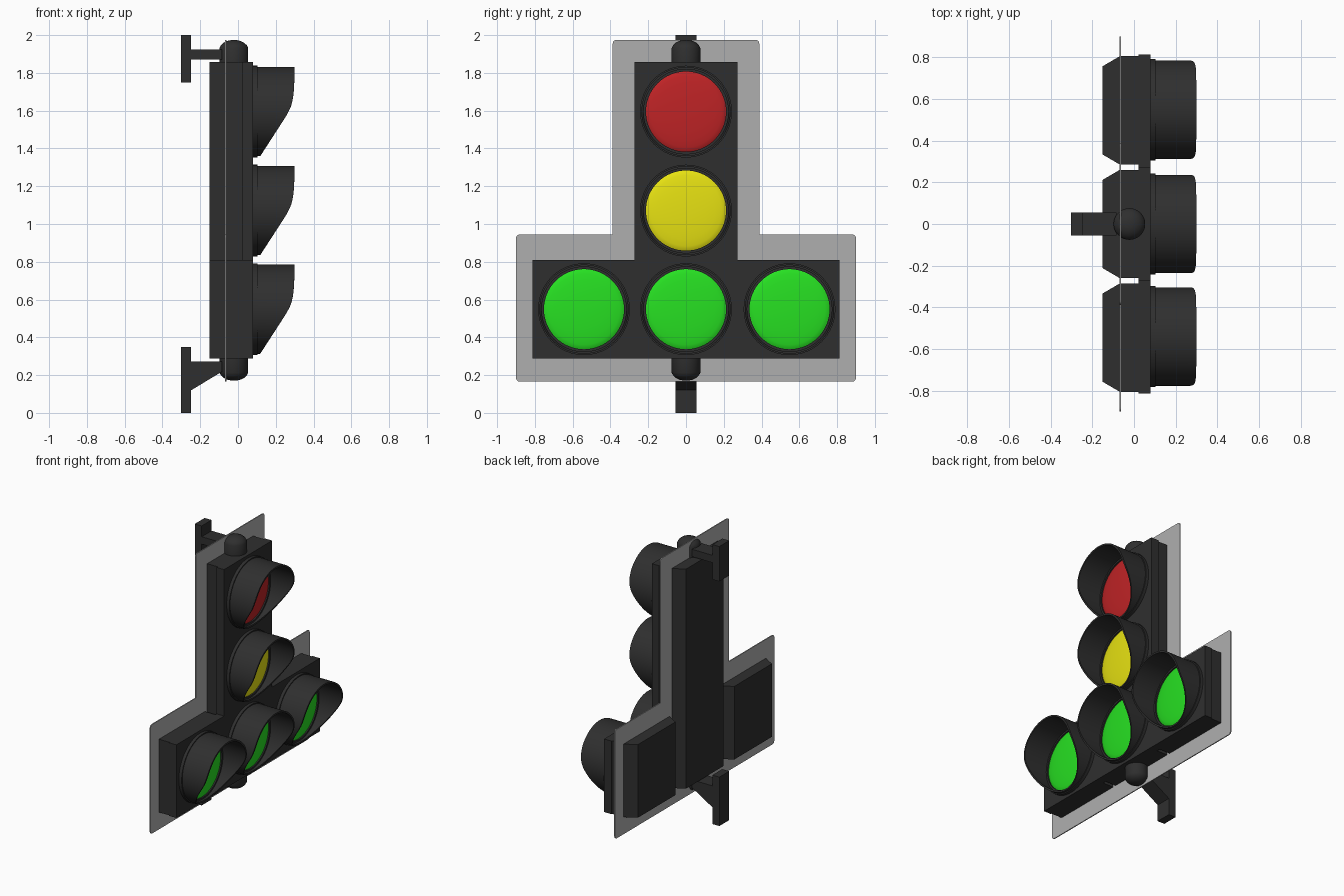
import bpy, bmesh, math
from mathutils import Vector

if "Cube" in bpy.data.objects:
    bpy.data.objects.remove(bpy.data.objects["Cube"])


def material(name, rgb):
    m = bpy.data.materials.new(name)
    m.diffuse_color = (*rgb, 1)
    m.use_nodes = True
    m.node_tree.nodes["Principled BSDF"].inputs["Base Color"].default_value = m.diffuse_color
    return m


DARK = material("dark_plastic", (0.028, 0.028, 0.028))
GREY = material("plate_grey", (0.43, 0.43, 0.43))
RED = material("red_glass", (0.52, 0.017, 0.019))
YELLOW = material("yellow_glass", (0.8, 0.76, 0.006))
GREEN = material("green_glass", (0.02, 0.75, 0.016))


def finish(name, bm, mat, smooth=False):
    bmesh.ops.recalc_face_normals(bm, faces=bm.faces)
    me = bpy.data.meshes.new(name)
    bm.to_mesh(me)
    bm.free()
    me.materials.append(mat)
    ob = bpy.data.objects.new(name, me)
    bpy.context.collection.objects.link(ob)
    if smooth:
        bpy.ops.object.select_all(action='DESELECT')
        bpy.context.view_layer.objects.active = ob
        ob.select_set(True)
        bpy.ops.object.shade_smooth_by_angle(angle=math.radians(35))
    return ob


def extrude(name, pts, a, b, axis, mat, round_if=None, radius=0.02):
    """Extrude a 2D outline from a to b along axis (x: pts are yz, y: xz, z: xy)."""
    i = "xyz".index(axis)
    bm = bmesh.new()

    def place(p, d):
        v = list(p)
        v.insert(i, d)
        return bm.verts.new(v)
    face = bm.faces.new([place(p, a) for p in pts])
    geo = bmesh.ops.extrude_face_region(bm, geom=[face])["geom"]
    shift = Vector((0, 0, 0))
    shift[i] = b - a
    bmesh.ops.translate(bm, vec=shift, verts=[g for g in geo if isinstance(g, bmesh.types.BMVert)])
    if round_if:
        edges = [e for e in bm.edges
                 if abs(e.verts[0].co[i] - e.verts[1].co[i]) > 1e-4 and round_if(e.verts[0].co)]
        bmesh.ops.bevel(bm, geom=edges, offset=radius, segments=5, profile=0.5, affect='EDGES')
    return finish(name, bm, mat)


def revolve(name, profile, centre, axis, mat, closed=False, n=64):
    """Spin profile(angle) -> [(radius, depth)] round an axis; radius 0 makes a pole."""
    bm = bmesh.new()
    rings = []
    poles = {}
    for k in range(n):
        t = 2 * math.pi * k / n
        ring = []
        for j, (r, d) in enumerate(profile(t)):
            u, w = r * math.cos(t), r * math.sin(t)
            co = Vector((d, u, w) if axis == "x" else (u, w, d)) + Vector(centre)
            if r == 0:
                if j not in poles:
                    poles[j] = bm.verts.new(co)
                ring.append(poles[j])
            else:
                ring.append(bm.verts.new(co))
        rings.append(ring)
    m = len(rings[0])
    for k in range(n):
        p, q = rings[k], rings[(k + 1) % n]
        for j in range(m if closed else m - 1):
            loop = []
            for v in (p[j], p[(j + 1) % m], q[(j + 1) % m], q[j]):
                if v not in loop:
                    loop.append(v)
            bm.faces.new(loop)
    return finish(name, bm, mat, True)


def tee(w_low, w_top, z0, z1, z2):
    half = [(w_low, z0), (w_low, z1), (w_top, z1), (w_top, z2)]
    return half + [(-y, z) for y, z in reversed(half)]


# Grey backing board with rounded outer corners
extrude("backing_board", tee(0.90, 0.388, 0.165, 0.945, 1.975), -0.069, -0.062, "x", GREY,
        lambda c: abs(c.y) > 0.5 or c.z > 1.5)

# Front door panel
extrude("door_panel", tee(0.812, 0.272, 0.287, 0.81, 1.858), 0.022, 0.08, "x", DARK)

# Housings with chamfered backs
for label, y, top in (("centre", 0, 1.858), ("left", -0.545, 0.81), ("right", 0.545, 0.81)):
    outline = [(0.022, -0.26), (0.022, 0.26), (-0.068, 0.26), (-0.15, 0.212),
               (-0.15, -0.212), (-0.068, -0.26)]
    extrude(label + "_housing", [(x, y + s) for x, s in outline], 0.287, top, "z", DARK)


# Visor: front edge depth depends on height
EDGE = [(-0.24, 0.115), (-0.05, 0.238), (-0.02, 0.257), (0.01, 0.273), (0.04, 0.284),
        (0.08, 0.292), (0.13, 0.297), (0.24, 0.30)]


def edge_depth(h):
    for (a, da), (b, db) in zip(EDGE, EDGE[1:]):
        if h <= b:
            return da + (db - da) * (h - a) / (b - a)
    return EDGE[-1][1]


def visor_profile(t):
    d = edge_depth(0.236 * math.sin(t))
    return [(0.236, 0.08), (0.236, d), (0.224, d), (0.224, 0.08)]


def ring_profile(t):
    return [(0.243, 0.075), (0.243, 0.102), (0.212, 0.102), (0.212, 0.075)]


def lens_profile(t):
    return [(0.217 * math.cos(a), 0.088 + 0.024 * math.sin(a))
            for a in [math.pi / 2 * i / 6 for i in range(6)]] + [(0, 0.112)]


# Lamps: ring, lens and visor
for label, y, z, mat in (("red", 0, 1.595, RED), ("yellow", 0, 1.071, YELLOW),
                         ("green_centre", 0, 0.549, GREEN),
                         ("green_left", -0.54, 0.549, GREEN),
                         ("green_right", 0.548, 0.549, GREEN)):
    revolve(label + "_ring", ring_profile, (0, y, z), "x", DARK, True)
    revolve(label + "_lens", lens_profile, (0, y, z), "x", mat)
    revolve(label + "_visor", visor_profile, (0, y, z), "x", DARK, True, 96)

# Rounded caps above and below the centre housing
for label, z, s in (("top_cap", 1.858, 1), ("bottom_cap", 0.287, -1)):
    shape = [(0, -0.01), (0.076, -0.01), (0.076, 0.074), (0.068, 0.089), (0.054, 0.102),
             (0.036, 0.111), (0.018, 0.115), (0, 0.116)]
    revolve(label, lambda t: [(r, s * d) for r, d in shape], (-0.022, 0, z), "z", DARK, n=32)

# Wall brackets: plate plus arm
extrude("top_bracket", [(-0.303, 1.75), (-0.248, 1.75), (-0.248, 1.87), (-0.085, 1.87),
                        (-0.085, 1.923), (-0.248, 1.923), (-0.248, 2.0), (-0.303, 2.0)],
        -0.056, 0.056, "y", DARK)
extrude("bottom_bracket", [(-0.303, 0), (-0.248, 0), (-0.248, 0.12), (-0.085, 0.218),
                           (-0.085, 0.273), (-0.248, 0.273), (-0.248, 0.35), (-0.303, 0.35)],
        -0.056, 0.056, "y", DARK)
